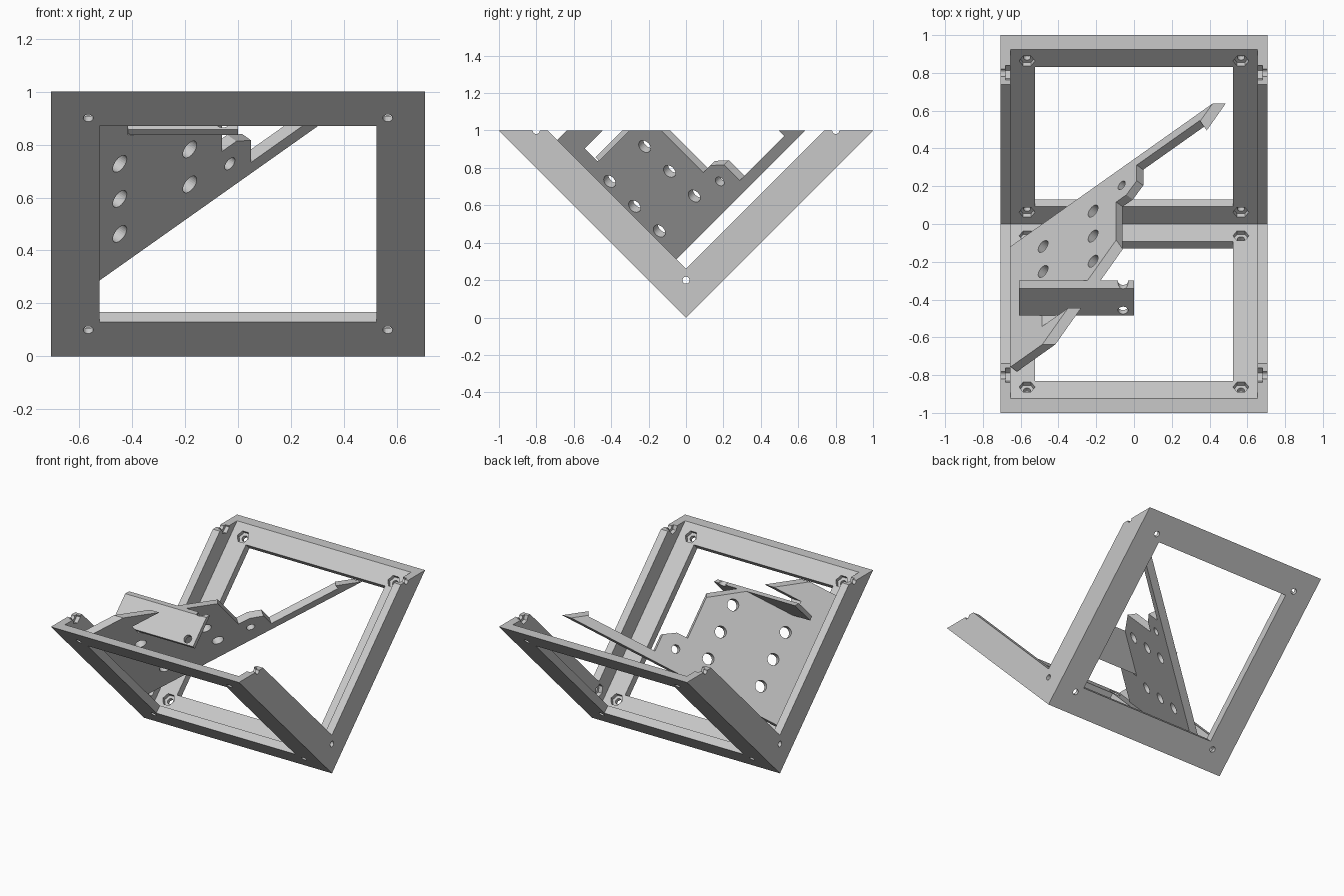
import bpy, bmesh
from math import cos, sin, pi, sqrt, radians
from mathutils import Matrix, Vector

if "Cube" in bpy.data.objects:
    bpy.data.objects.remove(bpy.data.objects["Cube"])

S = sqrt(2)
L = S              # cube edge length
A = L / 2          # half width
T = 0.053          # wall thickness
M = 0.184          # window margin
H = 0.141          # bolt hole margin

grey = bpy.data.materials.new("light_grey")
grey.use_nodes = True
grey.diffuse_color = (0.58, 0.58, 0.58, 1)
grey.node_tree.nodes["Principled BSDF"].inputs["Base Color"].default_value = (0.58, 0.58, 0.58, 1)


def basis(a, b, c, origin=(0, 0, 0)):
    m = Matrix((a, b, c)).transposed().to_4x4()
    m.translation = Vector(origin)
    return m


# Tilted cube axes: x across, u up the back wall, v up the front wall
X, Y, Z = Vector((1, 0, 0)), Vector((0, 1, 0)), Vector((0, 0, 1))
U, V = (Y + Z) / S, (Z - Y) / S
ALONG_X, ALONG_U, ALONG_V = basis(U, V, X), basis(V, X, U), basis(X, U, V)
W = (X + U) / S
PANEL = basis(W, V, W.cross(V), (-A, 0, 0))
WORLD = Matrix.Identity(4)


def box(a0, a1, b0, b1):
    return [(a0, b0), (a1, b0), (a1, b1), (a0, b1)]


def ngon(a, b, r, n, turn=0.0):
    return [(a + r * cos(turn + 2 * pi * i / n), b + r * sin(turn + 2 * pi * i / n)) for i in range(n)]


def solid(name, prisms):
    """One object from (profile, low, high, basis) prisms."""
    bm = bmesh.new()
    for pts, lo, hi, mat in prisms:
        low = [bm.verts.new(mat @ Vector((a, b, lo))) for a, b in pts]
        high = [bm.verts.new(mat @ Vector((a, b, hi))) for a, b in pts]
        bm.faces.new(low[::-1])
        bm.faces.new(high)
        for i in range(len(pts)):
            j = (i + 1) % len(pts)
            bm.faces.new((low[i], low[j], high[j], high[i]))
    bmesh.ops.recalc_face_normals(bm, faces=bm.faces)
    me = bpy.data.meshes.new(name)
    bm.to_mesh(me)
    bm.free()
    me.materials.append(grey)
    ob = bpy.data.objects.new(name, me)
    bpy.context.scene.collection.objects.link(ob)
    return ob


def cut(ob, prisms):
    """Subtract prisms and bake the result."""
    cutter = solid("cutter", prisms)
    cutter.hide_render = True
    mod = ob.modifiers.new("cut", "BOOLEAN")
    mod.operation, mod.solver, mod.object = "DIFFERENCE", "EXACT", cutter
    deps = bpy.context.evaluated_depsgraph_get()
    me = bpy.data.meshes.new_from_object(ob.evaluated_get(deps))
    ob.modifiers.clear()
    ob.data = me
    bpy.data.objects.remove(cutter)


def corner(d):
    return [(d, d), (3, d), (d, 3)]


# Half-cube frame: hollow wedge with a window in every wall
frame = solid("half_cube_frame", [([(0, 0), (L, 0), (0, L)], -A, A, ALONG_X)])
cut(frame, [(corner(T), -A + T, A - T, ALONG_X)])
cut(frame, [(corner(M), -1, 1, ALONG_X)])
cut(frame, [(box(M, L - M, M - A, A - M), -0.1, 0.1, ALONG_U)])
cut(frame, [(box(M - A, A - M, M, L - M), -0.1, 0.1, ALONG_V)])

# Bolt holes with hexagonal nut pockets on the inner side
holes, pockets = [], []
for side in (-1, 1):
    for d in (H, L - H):
        e = side * (A - H)
        for pos, mat, turn in (((d, e), ALONG_U, pi / 2), ((e, d), ALONG_V, 0)):
            holes.append((ngon(*pos, 0.019, 20), -0.1, 0.1, mat))
            pockets.append((ngon(*pos, 0.042, 6, turn), T / 2, T + 0.02, mat))
    for u, v in ((H, H), (H, L - H), (L - H, H)):
        span = sorted((side * (A - T / 2), side * (A - T - 0.02)))
        holes.append((ngon(u, v, 0.019, 20), *sorted((side * 0.6, side * 0.8)), ALONG_X))
        pockets.append((ngon(u, v, 0.042, 6), *span, ALONG_X))
cut(frame, holes)
cut(frame, pockets)

# Diagonal panel with a stepped upper edge and a long arm
outline = [(0.1, 0.256), (1.8, 0.256), (1.8, 0.6), (1.52, 0.6), (1.52, 0.315),
           (1.045, 0.315), (1.045, 0.433), (0.967, 0.483), (0.891, 0.483),
           (0.891, 1.158), (0.1, 1.158)]
panel = solid("diagonal_panel", [(outline, -0.0245, 0.0245, PANEL)])
round_holes = [(ngon(w, v, 0.037, 28), -0.1, 0.1, PANEL)
               for w in (0.344, 0.718) for v in (0.428, 0.615, 0.803)]
round_holes.append((ngon(0.932, 0.387, 0.027, 24), -0.1, 0.1, PANEL))
cut(panel, round_holes)
cut(panel, [(box(0.256, 1.2, 0.925, 1.022), -1, 1, ALONG_X)])   # slot for the shelf
cut(panel, [(box(-2, 2, -2, 2), 1, 2, WORLD)])                  # level top

# Tilted shelf held in the slot
v0, v1 = 0.919, 0.948
shelf = solid("tilted_shelf", [([(0.264, v0), (L - v0, v0), (L - v1, v1), (0.264, v1)],
                                -0.61, 0, ALONG_X)])
cut(shelf, [(ngon(-0.058, u, 0.027, 24), 0.8, 1.1, ALONG_V) for u in (0.302, 0.49)])
